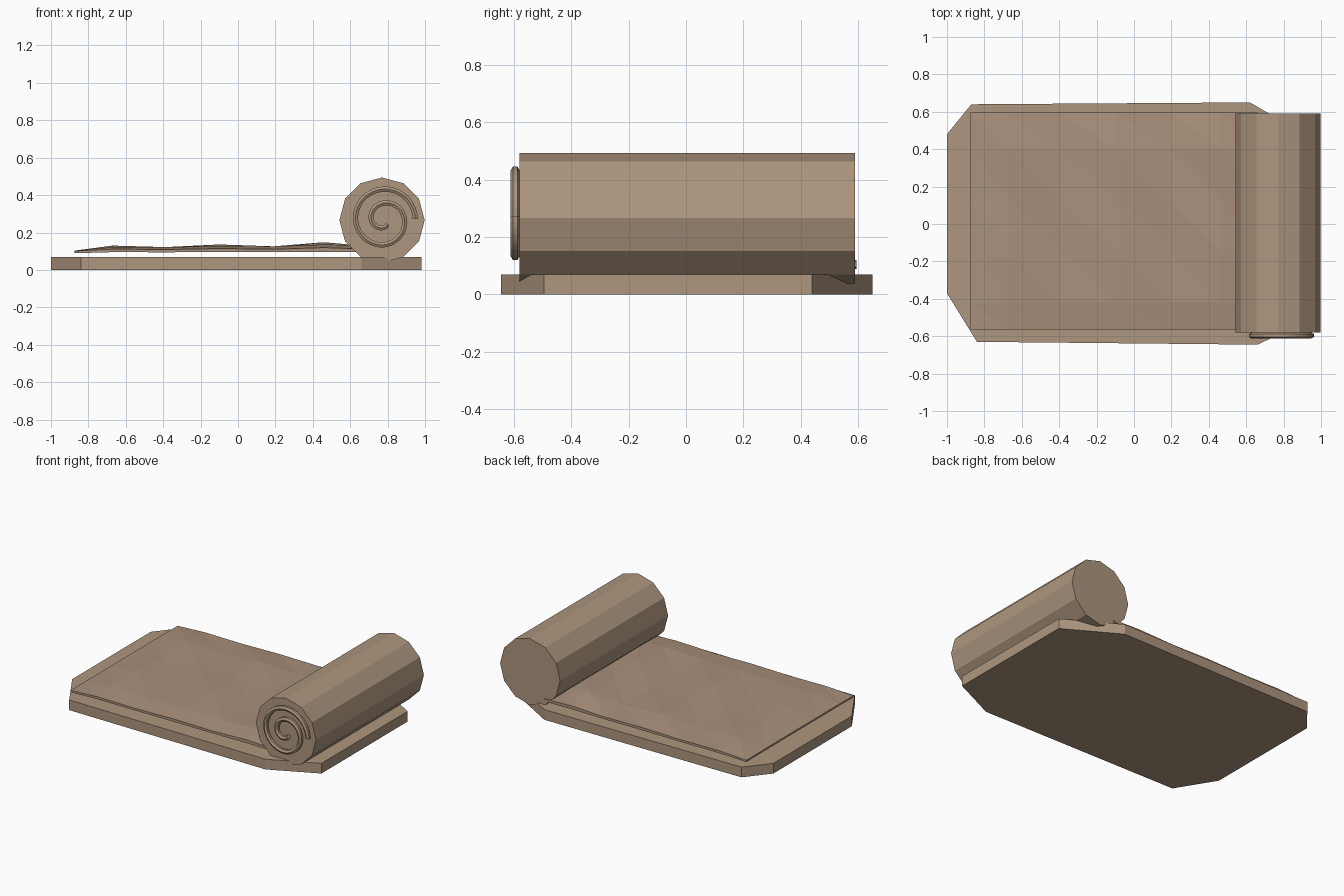
import bpy, bmesh, math

if "Cube" in bpy.data.objects:
    bpy.data.objects.remove(bpy.data.objects["Cube"], do_unlink=True)


def material(name, rgb):
    m = bpy.data.materials.new(name)
    m.use_nodes = True
    m.diffuse_color = (*rgb, 1)
    m.node_tree.nodes["Principled BSDF"].inputs["Base Color"].default_value = (*rgb, 1)
    return m


tan = material("tan_cloth", (0.42, 0.305, 0.21))
blanket_tan = material("blanket_cloth", (0.40, 0.28, 0.20))


def finish(name, bm, mat):
    bmesh.ops.recalc_face_normals(bm, faces=bm.faces[:])
    mesh = bpy.data.meshes.new(name)
    bm.to_mesh(mesh)
    bm.free()
    mesh.materials.append(mat)
    obj = bpy.data.objects.new(name, mesh)
    bpy.context.collection.objects.link(obj)
    return obj


def prism(name, points, offset, mat):
    """Closed solid made by moving a flat outline along an offset."""
    bm = bmesh.new()
    face = bm.faces.new([bm.verts.new(p) for p in points])
    out = bmesh.ops.extrude_face_region(bm, geom=[face], use_keep_orig=True)
    moved = [v for v in out["geom"] if isinstance(v, bmesh.types.BMVert)]
    bmesh.ops.translate(bm, verts=moved, vec=offset)
    return finish(name, bm, mat)


# Ground mat: slab with uneven clipped corners
outline = [(-1, -0.37), (-0.84, -0.63), (0.66, -0.645), (0.98, -0.495),
           (0.98, 0.44), (0.62, 0.65), (-0.87, 0.64), (-1, 0.48)]
prism("ground_mat", [(x, y, 0) for x, y in outline], (0, 0, 0.07), tan)

# Rolled end: twelve-sided cylinder
ROLL_X, ROLL_Z, ROLL_R = 0.77, 0.266, 0.228
ring = [(ROLL_X + ROLL_R * math.cos(i * math.pi / 6), -0.58,
         ROLL_Z + ROLL_R * math.sin(i * math.pi / 6)) for i in range(12)]
prism("rolled_end", ring, (0, 1.17, 0), tan)

# Blanket: thin closed sheet with low rumples on top
xs = [-0.875, -0.67, -0.39, -0.1, 0.19, 0.46, 0.66]
ys = [-0.565, -0.42, -0.14, 0.13, 0.4, 0.595]
crest = [0.103, 0.13, 0.122, 0.136, 0.126, 0.148, 0.13]
bm = bmesh.new()
top, under = [], []
for j, y in enumerate(ys):
    border = j in (0, len(ys) - 1)
    for i, x in enumerate(xs):
        drop = 0.4 if border else (1.0 if (i + j) % 2 else 0.75)
        z = 0.1 + (crest[i] - 0.1) * drop
        top.append(bm.verts.new((x, y, z)))
        under.append(bm.verts.new((x, y, min(z - 0.012, 0.092 + 0.1 * (crest[i] - 0.1)))))
n = len(xs)
for j in range(len(ys) - 1):
    for i in range(n - 1):
        a = j * n + i
        for layer in (top, under):
            bm.faces.new((layer[a], layer[a + 1], layer[a + n]))
            bm.faces.new((layer[a + 1], layer[a + n + 1], layer[a + n]))
rim = [i for i in range(n)] + [j * n + n - 1 for j in range(1, len(ys))]
rim += [(len(ys) - 1) * n + i for i in range(n - 2, -1, -1)]
rim += [j * n for j in range(len(ys) - 2, 0, -1)]
for a, b in zip(rim, rim[1:] + rim[:1]):
    bm.faces.new((top[a], top[b], under[b], under[a]))
finish("blanket", bm, blanket_tan)

# Spiral fold on the front of the roll: faceted tube winding inward
radii = [0.168, 0.16, 0.152, 0.138, 0.11, 0.085, 0.068, 0.045, 0.02]
STEPS, SIDES, THICK = 72, 6, 0.016
bm = bmesh.new()
rings = []
for s in range(STEPS + 1):
    t = s / STEPS * 7.4
    k = int(t)
    r = radii[k] + (radii[k + 1] - radii[k]) * (t - k)
    angle = t * math.pi / 2
    loop = []
    for c in range(SIDES):
        phi = (c + 0.5) * math.tau / SIDES
        rr = r + THICK * math.cos(phi)
        loop.append(bm.verts.new((0.78 + rr * math.cos(angle),
                                  -0.596 + THICK * math.sin(phi),
                                  0.272 + rr * math.sin(angle))))
    rings.append(loop)
for p, q in zip(rings, rings[1:]):
    for c in range(SIDES):
        d = (c + 1) % SIDES
        bm.faces.new((p[c], p[d], q[d], q[c]))
bm.faces.new(rings[0])
bm.faces.new(rings[-1])
finish("spiral_fold", bm, tan)
